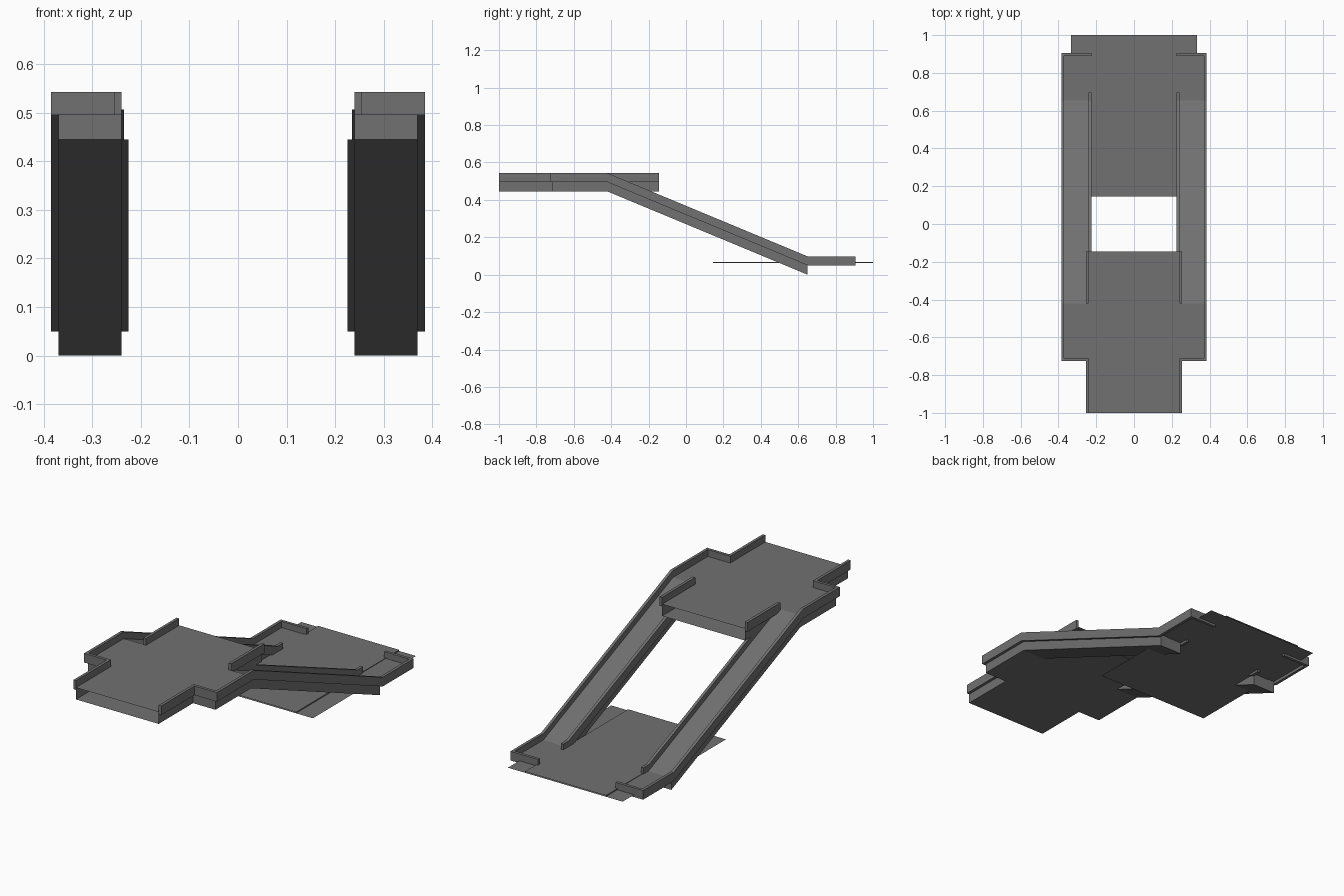
import bpy, bmesh

if "Cube" in bpy.data.objects:
    bpy.data.objects.remove(bpy.data.objects["Cube"])

# Key heights: underside, rail base, deck, rail top (upper level)
BOT, BASE, DECK, TOP = 0.445, 0.495, 0.507, 0.543
K0, K1 = -0.42, 0.65          # where the ramps start and end along y
DROP = 0.445                  # height lost along a ramp

dark = bpy.data.materials.new("dark_grey")
dark.diffuse_color = (0.165, 0.165, 0.165, 1)
dark.use_nodes = True
dark.node_tree.nodes["Principled BSDF"].inputs["Base Color"].default_value = dark.diffuse_color


def finish(name, bm, mirror):
    mesh = bpy.data.meshes.new(name)
    bm.to_mesh(mesh)
    bm.free()
    mesh.materials.append(dark)
    ob = bpy.data.objects.new(name, mesh)
    bpy.context.collection.objects.link(ob)
    if mirror:
        ob.modifiers.new("Mirror", 'MIRROR').use_mirror_merge = False
    return ob


def prism(name, profile, x0, x1):
    """Solid made from a y-z profile extruded along x, mirrored."""
    bm = bmesh.new()
    near = [bm.verts.new((x0, y, z)) for y, z in profile]
    far = [bm.verts.new((x1, y, z)) for y, z in profile]
    bm.faces.new(near)
    bm.faces.new(far)
    for i in range(len(near)):
        bm.faces.new((near[i - 1], near[i], far[i], far[i - 1]))
    bmesh.ops.recalc_face_normals(bm, faces=bm.faces)
    return finish(name, bm, True)


def box(name, x0, x1, y0, y1, z0, z1):
    return prism(name, [(y0, z0), (y1, z0), (y1, z1), (y0, z1)], x0, x1)


def sheet(name, path, x0, x1, up=True, mirror=True):
    """Thin surface following a y-z path, spanning x0..x1."""
    bm = bmesh.new()
    rows = [(bm.verts.new((x0, y, z)), bm.verts.new((x1, y, z))) for y, z in path]
    for (a, b), (c, d) in zip(rows, rows[1:]):
        bm.faces.new((a, b, d, c) if up else (a, c, d, b))
    return finish(name, bm, mirror)


def wall(name, low, high, x, outward=True):
    """Upright thin wall at x between two y-z paths."""
    bm = bmesh.new()
    rows = [(bm.verts.new((x, *p)), bm.verts.new((x, *q))) for p, q in zip(low, high)]
    for (a, b), (c, d) in zip(rows, rows[1:]):
        bm.faces.new((a, c, d, b) if outward else (a, b, d, c))
    return finish(name, bm, True)


# Platforms: open-ended upper deck with underside, thin lower deck and base sheet
sheet("upper_deck", [(-1, DECK), (-0.145, DECK)], -0.24, 0.24, True, False)
sheet("upper_underside", [(-1, BOT), (-0.145, BOT)], -0.24, 0.24, False, False)
sheet("lower_deck", [(0.145, 0.068), (1, 0.068)], -0.235, 0.235, True, False)
sheet("lower_base", [(0.145, 0.062), (1, 0.062)], -0.333, 0.333, False, False)
wall("lower_deck_edge", [(0.145, 0.062), (1, 0.062)], [(0.145, 0.068), (1, 0.068)], 0.235)

# Side landings and ramps
sheet("ramp_deck", [(-0.715, DECK), (K0, DECK), (K1 + 0.005, 0.065), (0.9, 0.065)], 0.235, 0.37)
low = [(-0.715, BOT), (K0, BOT), (K1, BOT - DROP)]
high = [(-0.715, DECK), (K0, DECK), (K1, 0.065)]
sheet("ramp_underside", low, 0.24, 0.37, False)
wall("ramp_outer_skirt", low, high, 0.37)
wall("ramp_inner_skirt", low[1:], high[1:], 0.24, False)
sheet("ramp_front_skirt", [low[0], high[0]], 0.24, 0.37)
sheet("ramp_foot", [(K1, BOT - DROP), (K1, 0.065)], 0.24, 0.37, False)

# Skirts under the narrow parts of the upper platform
for name, a, b in (("front_skirt", -1, -0.715), ("back_skirt", K0, -0.145)):
    wall(name, [(a, BOT), (b, BOT)], [(a, DECK), (b, DECK)], 0.24)

# Rails
prism("outer_rail", [(-0.725, TOP), (K0, TOP), (K1, TOP - DROP), (0.905, TOP - DROP),
                     (0.905, BASE - DROP), (K1, BASE - DROP), (K0, BASE), (-0.725, BASE)],
      0.37, 0.385)
prism("inner_rail", [(-0.305, BOT), (-0.19, BOT), (K1, TOP - DROP), (0.695, TOP - DROP),
                     (0.695, BASE - DROP), (K1, BASE - DROP)], 0.225, 0.24)
box("front_side_rail", 0.24, 0.255, -1, -0.71, BASE, TOP)
box("front_corner_rail", 0.255, 0.37, -0.725, -0.71, BASE, TOP)
box("back_side_rail", 0.24, 0.255, K0, -0.145, BASE, TOP)
box("lower_end_rail", 0.225, 0.37, 0.89, 0.905, BASE - DROP, TOP - DROP)
